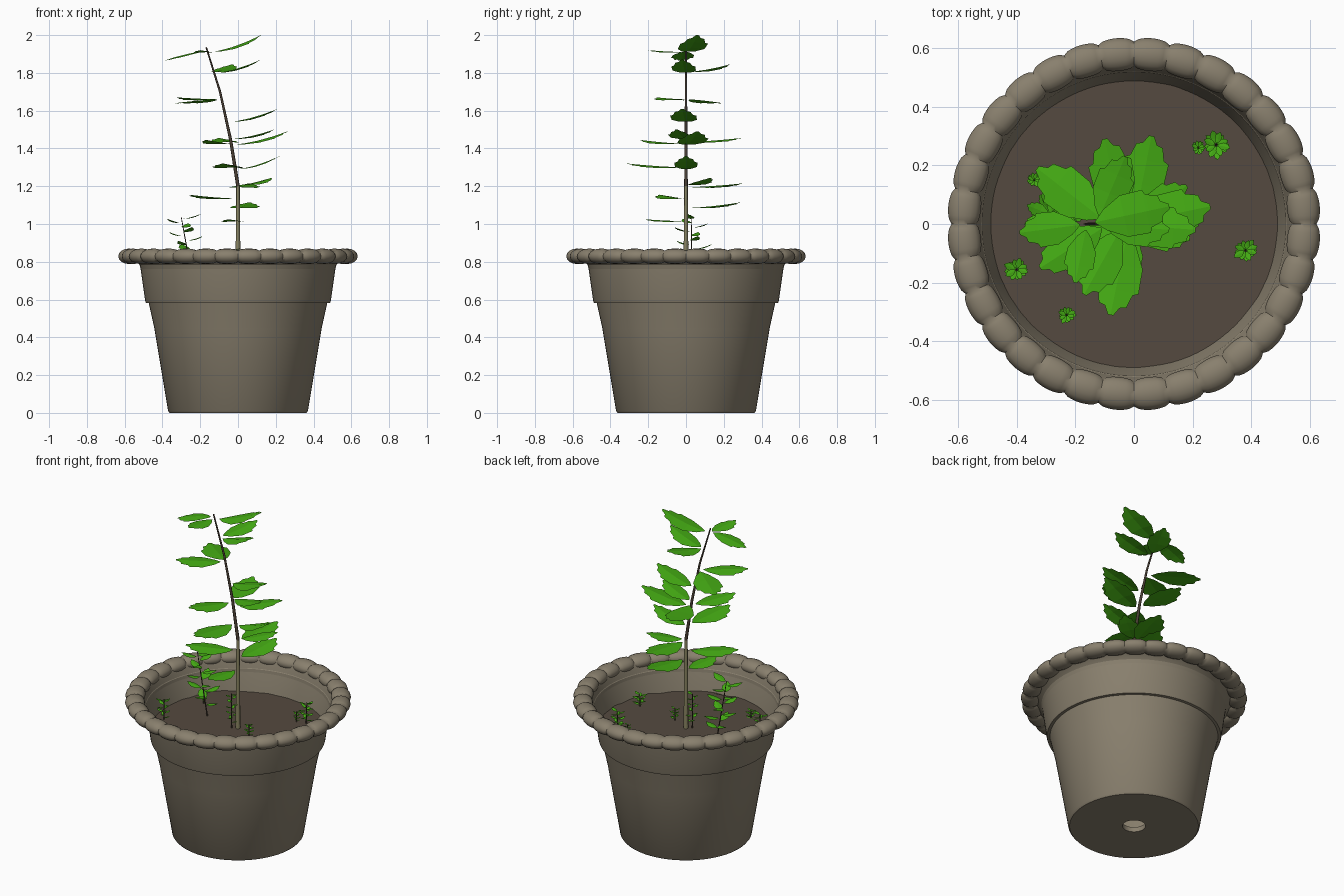
import bpy, bmesh, math, random
from mathutils import Vector

random.seed(4)
cube = bpy.data.objects.get("Cube")
if cube:
    bpy.data.objects.remove(cube)


def material(name, rgb):
    mat = bpy.data.materials.new(name)
    mat.use_nodes = True
    mat.diffuse_color = (*rgb, 1)
    mat.node_tree.nodes["Principled BSDF"].inputs["Base Color"].default_value = (*rgb, 1)
    return mat


CLAY = material("weathered clay", (0.25, 0.215, 0.155))
SOIL = material("dark soil", (0.09, 0.068, 0.05))
LEAF = material("leaf green", (0.06, 0.42, 0.007))
GREEN_WOOD = material("young olive bark", (0.25, 0.23, 0.12))
BROWN_WOOD = material("brown bark", (0.07, 0.05, 0.035))


def finish(bm, name, mat, smooth=None):
    mesh = bpy.data.meshes.new(name)
    bm.to_mesh(mesh)
    bm.free()
    mesh.materials.append(mat)
    obj = bpy.data.objects.new(name, mesh)
    bpy.context.collection.objects.link(obj)
    if smooth:
        bpy.ops.object.select_all(action='DESELECT')
        obj.select_set(True)
        bpy.context.view_layer.objects.active = obj
        bpy.ops.object.shade_smooth_by_angle(angle=math.radians(smooth))
    return obj


def sweep_ring(bm, section, segments, closed):
    """Join the cross-sections given by section(angle) -> [(radius, z)] round the z axis."""
    rings = []
    for i in range(segments):
        a = math.tau * i / segments
        rings.append([bm.verts.new((r * math.cos(a), r * math.sin(a), z)) for r, z in section(a)])
    count = len(rings[0])
    for i, ring in enumerate(rings):
        other = rings[(i + 1) % segments]
        for j in range(count if closed else count - 1):
            k = (j + 1) % count
            bm.faces.new((ring[j], other[j], other[k], ring[k]))
    bmesh.ops.recalc_face_normals(bm, faces=bm.faces)


# Pot body: closed wall profile with a drain hole in the floor
wall = [(0.065, 0), (0.362, 0), (0.37, 0.01), (0.465, 0.58), (0.488, 0.583), (0.492, 0.595),
        (0.518, 0.78), (0.54, 0.805), (0.575, 0.825), (0.54, 0.84), (0.525, 0.8),
        (0.49, 0.66), (0.35, 0.03), (0.065, 0.03)]
bm = bmesh.new()
sweep_ring(bm, lambda a: wall, 96, True)
finish(bm, "pot_body", CLAY, 30)

# Scalloped rim: a ring whose tube swells into lobes
LOBES = 32


def rim_section(a):
    swell = 0.74 + 0.26 * math.sqrt(abs(math.sin(LOBES * a / 2)))
    points = []
    for i in range(16):
        t = math.tau * i / 16
        points.append((0.58 + 0.056 * swell * math.cos(t), 0.829 + 0.041 * swell * math.sin(t)))
    return points


bm = bmesh.new()
sweep_ring(bm, rim_section, LOBES * 8, True)
finish(bm, "scalloped_rim", CLAY, 50)

# Soil: gently uneven disc
GROUND = 0.655
bm = bmesh.new()
bmesh.ops.create_circle(bm, cap_ends=True, segments=48, radius=0.49)
for step in range(3):
    bmesh.ops.inset_region(bm, faces=bm.faces[-1:], thickness=0.12)
for v in bm.verts:
    v.co.z = GROUND + random.uniform(-0.006, 0.006)
bmesh.ops.recalc_face_normals(bm, faces=bm.faces)
if bm.faces[0].normal.z < 0:
    bmesh.ops.reverse_faces(bm, faces=bm.faces)
finish(bm, "soil", SOIL, 40)


def stem(name, points, mat):
    """Tapered round stem through (x, y, z, radius) points."""
    curve = bpy.data.curves.new(name, 'CURVE')
    curve.dimensions = '3D'
    curve.bevel_depth = 1
    curve.bevel_resolution = 2
    curve.use_fill_caps = True
    line = curve.splines.new('POLY')
    line.points.add(len(points) - 1)
    for p, (x, y, z, r) in zip(line.points, points):
        p.co = (x, y, z, 1)
        p.radius = r
    curve.materials.append(mat)
    bpy.context.collection.objects.link(bpy.data.objects.new(name, curve))


# Leaf outline: distance along the blade, half width (both per unit length)
OUTLINE = [(0.1, 0.01), (0.22, 0.12), (0.45, 0.24), (0.72, 0.25), (0.75, 0.19),
           (0.89, 0.15), (0.91, 0.08), (1, 0.03)]


def add_leaf(bm, base, tip):
    """Creased blade with a stepped tip, curving upward from base to tip."""
    span = tip - base
    length = span.length
    side = Vector((-span.y, span.x, 0)).normalized()
    rows = []
    for t, w in OUTLINE:
        mid = base + span * t
        mid.z = base.z + span.z * t ** 1.6
        droop = Vector((0, 0, -0.12 * w * length))
        rows.append([bm.verts.new(mid + side * w * length * s + droop * abs(s)) for s in (-1, 0, 1)])
    for low, high in zip(rows, rows[1:]):
        for j in range(2):
            bm.faces.new((low[j + 1], low[j], high[j], high[j + 1]))


# Tall plant: straight lower stem, leaning upper stem
lean = [(0, 0, 1.2, 0.0095), (-0.04, 0, 1.45, 0.008), (-0.095, 0, 1.7, 0.006), (-0.168, 0, 1.935, 0.004)]
stem("lower_stem", [(0, 0, 0.64, 0.014), (0, 0, 0.9, 0.012), lean[0]], GREEN_WOOD)
stem("upper_stem", lean, BROWN_WOOD)


def stem_x(z):
    for a, b in zip(lean, lean[1:]):
        if a[2] <= z <= b[2]:
            return a[0] + (b[0] - a[0]) * (z - a[2]) / (b[2] - a[2])
    return 0


# Leaf tips (x, y, z) and the rise from stem to tip
tips = [(.12, .06, 2, .09), (-.39, -.03, 1.865, -.05), (-.2, -.2, 1.92, .01),
        (.12, -.02, 1.87, .07), (-.03, .23, 1.845, .04), (-.32, -.15, 1.67, .01),
        (-.33, .19, 1.64, -.02), (.21, -.02, 1.61, .07), (.19, -.05, 1.5, .05),
        (.26, .06, 1.49, .07), (-.1, .29, 1.455, .02), (-.17, -.24, 1.445, .02),
        (.22, 0, 1.36, .07), (-.08, -.31, 1.32, .02), (.18, .13, 1.245, .04),
        (.06, .3, 1.215, .02), (-.26, -.14, 1.155, .02), (.06, .29, 1.115, .03),
        (-.05, -.22, 1.025, .01)]
bm = bmesh.new()
for x, y, z, rise in tips:
    root = z - rise
    add_leaf(bm, Vector((stem_x(root), 0, root)), Vector((x, y, z)))
finish(bm, "tall_plant_leaves", LEAF)


def small_plant(name, x, y, height, reach, leaves, lean_x=0.0):
    """Thin stem with leaves spiralling up it."""
    root, top = Vector((x, y, GROUND - 0.01)), Vector((x + lean_x, y, GROUND + height))
    stem(name + "_stem", [(*root, 0.004), (*top, 0.002)], BROWN_WOOD)
    bm = bmesh.new()
    for i in range(leaves):
        t = (i + 1) / leaves
        a = i * math.radians(137.5)
        base = root.lerp(top, 0.15 + 0.83 * t)
        size = reach * random.uniform(0.8, 1.05)
        add_leaf(bm, base, base + Vector((math.cos(a), math.sin(a), 0.25)) * size)
    finish(bm, name + "_leaves", LEAF)


# Sapling and seedlings
small_plant("sapling", -0.23, 0.03, 0.38, 0.105, 14, -0.07)
seedlings = [(.28, .27, .13, .05), (.22, .26, .06, .024), (.38, -.09, .07, .043),
             (-.4, -.155, .13, .044), (-.23, -.31, .05, .032), (-.34, .15, .09, .025),
             (-.03, -.02, .21, .04), (.11, -.05, .07, .03)]
for i, (x, y, height, reach) in enumerate(seedlings):
    small_plant(f"seedling_{i + 1}", x, y, height, reach, 14)
